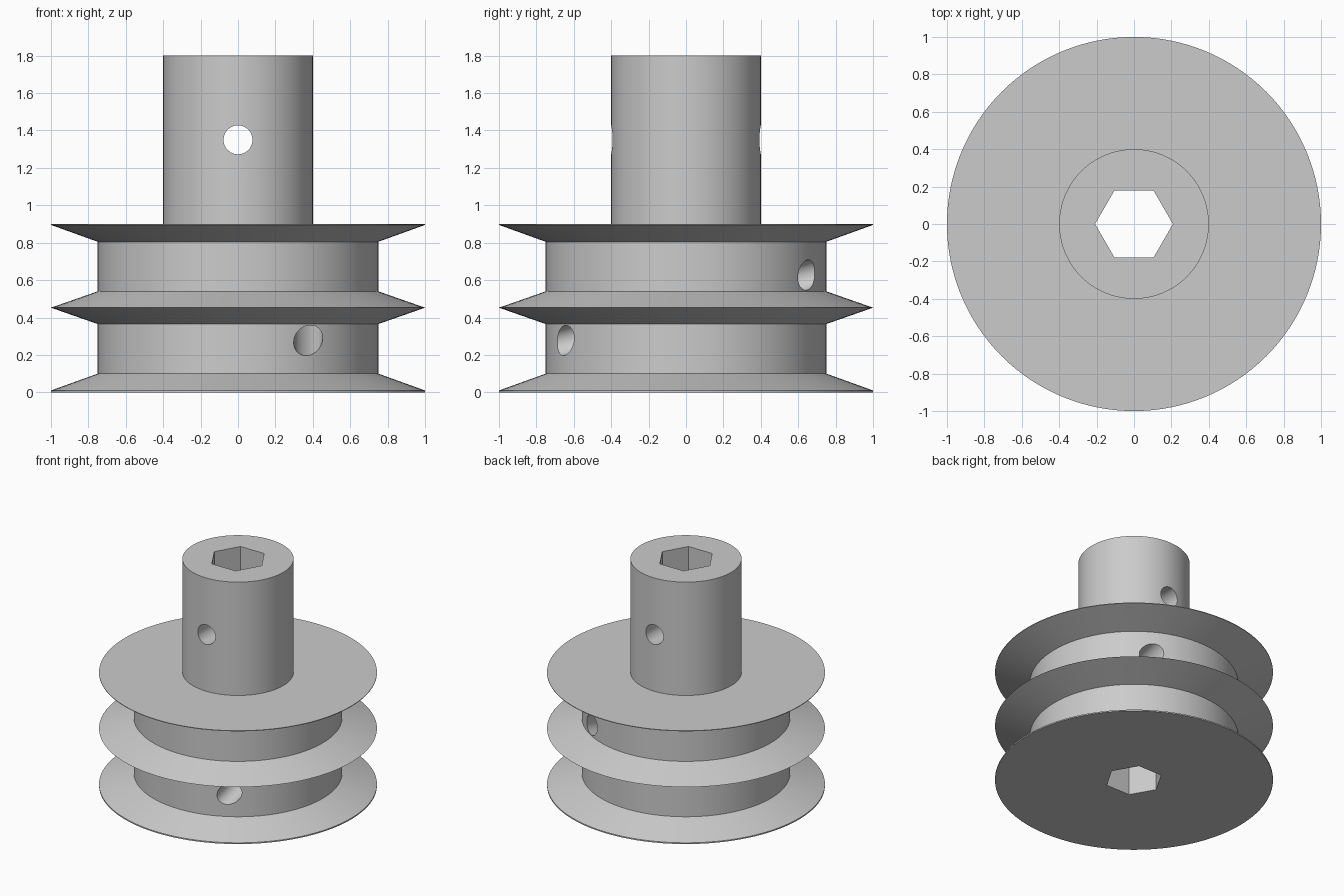
import bpy
import bmesh
from math import cos, sin, pi, radians
from mathutils import Vector

SEGMENTS = 128

if "Cube" in bpy.data.objects:
    bpy.data.objects.remove(bpy.data.objects["Cube"], do_unlink=True)

grey = bpy.data.materials.new("plain grey")
grey.use_nodes = True
colour = (0.6, 0.6, 0.6, 1)
grey.diffuse_color = colour
grey.node_tree.nodes["Principled BSDF"].inputs["Base Color"].default_value = colour


def lathe(name, profile, sides):
    """Closed solid turned around z from (radius, height) points."""
    bm = bmesh.new()
    rings = [[bm.verts.new((r * cos(2 * pi * i / sides), r * sin(2 * pi * i / sides), z))
              for i in range(sides)] for r, z in profile]
    for low, high in zip(rings, rings[1:]):
        for i in range(sides):
            j = (i + 1) % sides
            bm.faces.new((low[i], low[j], high[j], high[i]))
    bm.faces.new(rings[0][::-1])
    bm.faces.new(rings[-1])
    mesh = bpy.data.meshes.new(name)
    bm.to_mesh(mesh)
    bm.free()
    obj = bpy.data.objects.new(name, mesh)
    bpy.context.collection.objects.link(obj)
    mesh.materials.append(grey)
    return obj


def drill(target, radius, start, end, sides):
    """Cut a straight prism-shaped hole between two points."""
    start, end = Vector(start), Vector(end)
    axis = end - start
    cutter = lathe("hole_cutter", [(radius, 0), (radius, axis.length)], sides)
    cutter.location = start
    cutter.rotation_euler = axis.to_track_quat('Z', 'Y').to_euler() if axis.xy.length else (0, 0, 0)
    cutter.hide_render = True
    cut = target.modifiers.new("hole", 'BOOLEAN')
    cut.operation = 'DIFFERENCE'
    cut.solver = 'EXACT'
    cut.object = cutter
    bpy.context.view_layer.objects.active = target
    bpy.ops.object.modifier_apply(modifier=cut.name)
    bpy.data.objects.remove(cutter, do_unlink=True)


# Two-groove drum with flared flanges and a hub on top
drum, rim, hub = 0.75, 1.0, 0.4
pulley = lathe("double_groove_pulley", [
    (rim, 0), (rim, 0.01), (drum, 0.10),
    (drum, 0.365), (rim, 0.4525), (drum, 0.54),
    (drum, 0.805), (rim, 0.895), (rim, 0.90),
    (hub, 0.90), (hub, 1.80)], SEGMENTS)

# Hexagonal shaft bore
drill(pulley, 0.208, (0, 0, -0.2), (0, 0, 2), 6)
# Cross pin hole through the hub
drill(pulley, 0.0775, (0, -0.6, 1.35), (0, 0.6, 1.35), 48)
# Slanted cord hole joining the lower front groove to the upper back groove
middle, slope, reach = 0.4525, 0.27, 0.8
drill(pulley, 0.0775, (0.375, -reach, middle - slope * reach),
      (0.375, reach, middle + slope * reach), 48)

# Smooth round walls, sharp corners
bpy.ops.object.select_all(action='DESELECT')
pulley.select_set(True)
bpy.context.view_layer.objects.active = pulley
bpy.ops.object.shade_smooth_by_angle(angle=radians(25))
